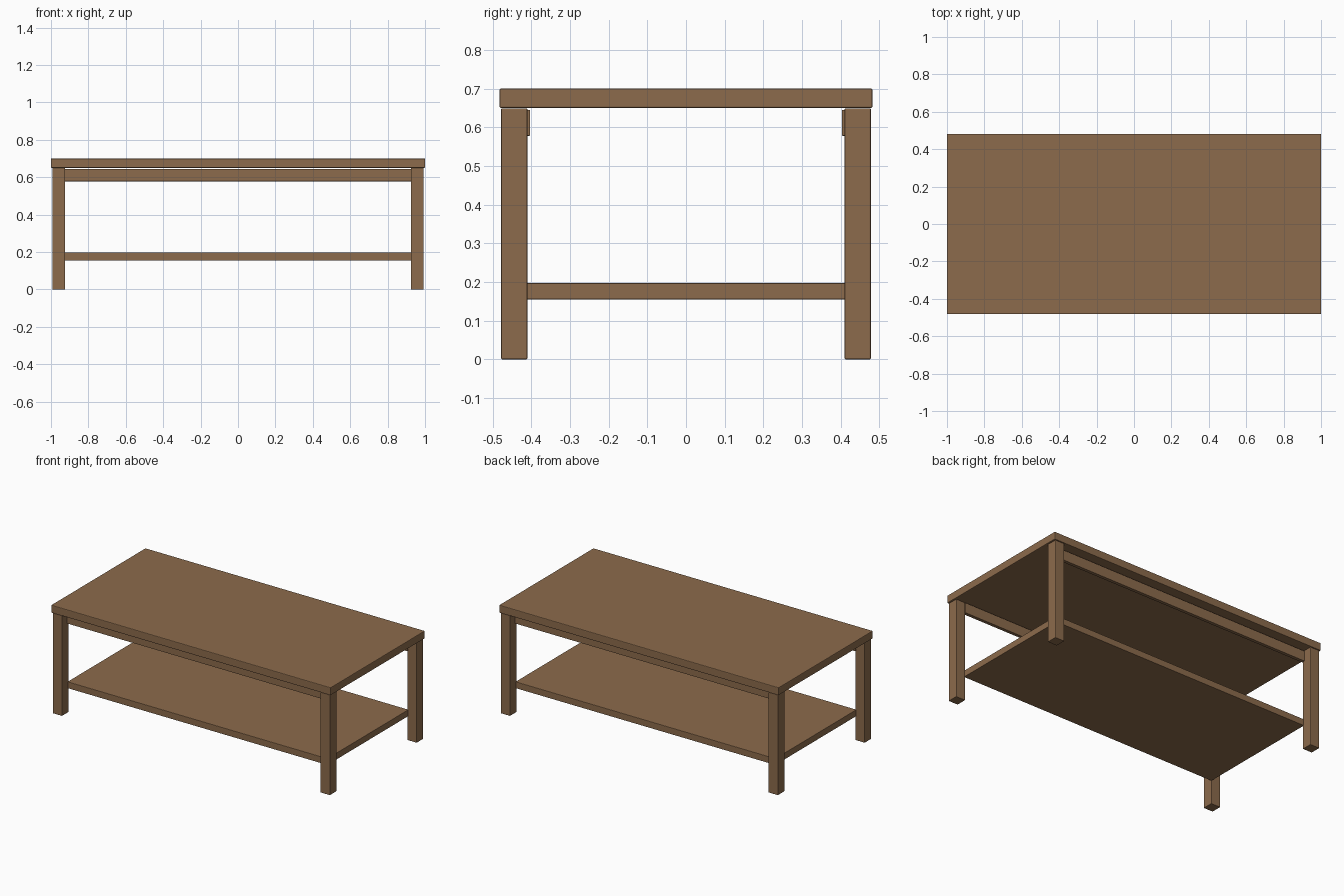
import bpy

if "Cube" in bpy.data.objects:
    bpy.data.objects.remove(bpy.data.objects["Cube"])

wood = bpy.data.materials.new("brown wood")
wood.diffuse_color = (0.263, 0.147, 0.072, 1)
wood.use_nodes = True
wood.node_tree.nodes["Principled BSDF"].inputs["Base Color"].default_value = wood.diffuse_color


def board(name, x, y, z, bevel=0.003):
    """Box spanning the given (min, max) ranges, with softened edges."""
    bpy.ops.mesh.primitive_cube_add(
        size=1, location=(sum(x) / 2, sum(y) / 2, sum(z) / 2))
    ob = bpy.context.object
    ob.name = name
    ob.scale = (x[1] - x[0], y[1] - y[0], z[1] - z[0])
    bpy.ops.object.transform_apply(location=False, rotation=False, scale=True)
    ob.data.materials.append(wood)
    mod = ob.modifiers.new("soft edges", 'BEVEL')
    mod.width = bevel
    mod.segments = 2
    return ob


def span(a, b, s):
    return tuple(sorted((a * s, b * s)))


# Top slab and lower shelf
board("table_top", (-1, 1), (-0.482, 0.482), (0.65, 0.70), 0.004)
board("lower_shelf", (-0.93, 0.93), (-0.415, 0.415), (0.155, 0.197), 0.002)

for sy, side in ((-1, "front"), (1, "back")):
    # Long rail under the top
    board(side + "_rail", (-0.93, 0.93), span(0.403, 0.425, sy), (0.578, 0.645), 0.002)
    # Square legs
    for sx, end in ((-1, "left"), (1, "right")):
        board(f"{side}_{end}_leg", span(0.925, 0.992, sx),
              span(0.41, 0.478, sy), (0, 0.649))
